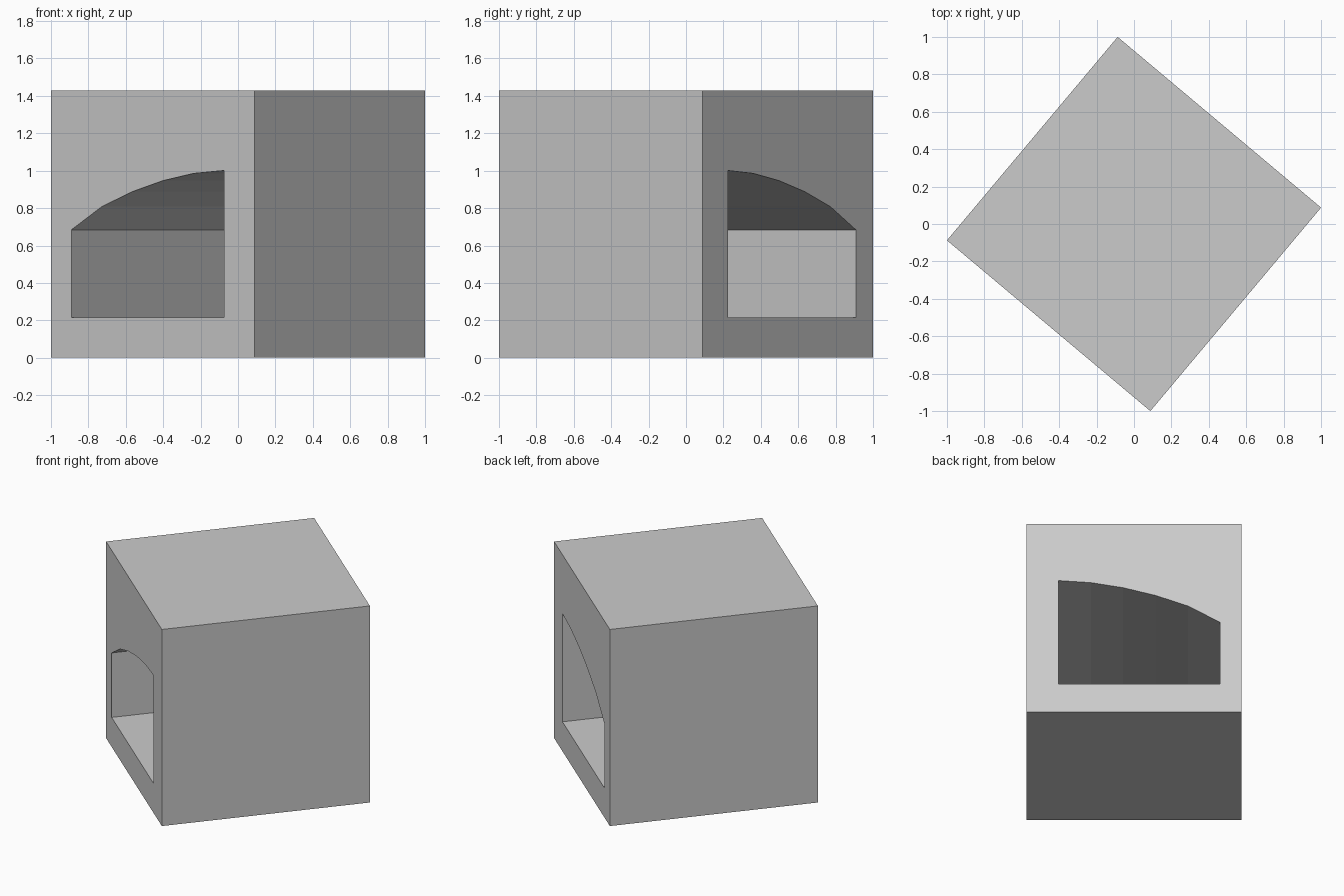
import bpy
import math

cube = bpy.data.objects.get("Cube")
if cube:
    bpy.data.objects.remove(cube, do_unlink=True)

WIDTH, HEIGHT = 1.42, 1.43

grey = bpy.data.materials.new("light_grey")
grey.use_nodes = True
colour = (0.6, 0.6, 0.6, 1)
grey.diffuse_color = colour
grey.node_tree.nodes["Principled BSDF"].inputs["Base Color"].default_value = colour

# Cross-section as fractions of the block: square outline and half-arch opening
outline = [(0, 0), (1, 0), (1, 1), (0, 1)]
arch_heights = [0.478, 0.565, 0.621, 0.662, 0.689, 0.70]
opening = [(0.85, 0.15), (0.10, 0.15)]
opening += [(0.10 + 0.15 * i, h) for i, h in enumerate(arch_heights)]

section = bpy.data.curves.new("block_section", "CURVE")
section.dimensions = "2D"
section.fill_mode = "BOTH"
section.extrude = WIDTH / 2


def add_loop(points):
    loop = section.splines.new("POLY")
    loop.points.add(len(points) - 1)
    for point, (u, v) in zip(loop.points, points):
        point.co = ((u - 0.5) * WIDTH, v * HEIGHT, 0, 1)
    loop.use_cyclic_u = True


add_loop(outline)
add_loop(opening)
section.materials.append(grey)

# Block with a tunnel running straight through, turned on its vertical axis
block = bpy.data.objects.new("tunnel_block", section)
bpy.context.collection.objects.link(block)
block.rotation_euler = (math.radians(90), 0, math.radians(-40))

bpy.ops.object.select_all(action="DESELECT")
block.select_set(True)
bpy.context.view_layer.objects.active = block
bpy.ops.object.convert(target="MESH")

# Weld the caps to the walls and keep every face flat
bpy.ops.object.mode_set(mode="EDIT")
bpy.ops.mesh.select_all(action="SELECT")
bpy.ops.mesh.remove_doubles(threshold=0.0001)
bpy.ops.mesh.normals_make_consistent(inside=False)
bpy.ops.object.mode_set(mode="OBJECT")
bpy.ops.object.shade_flat()
